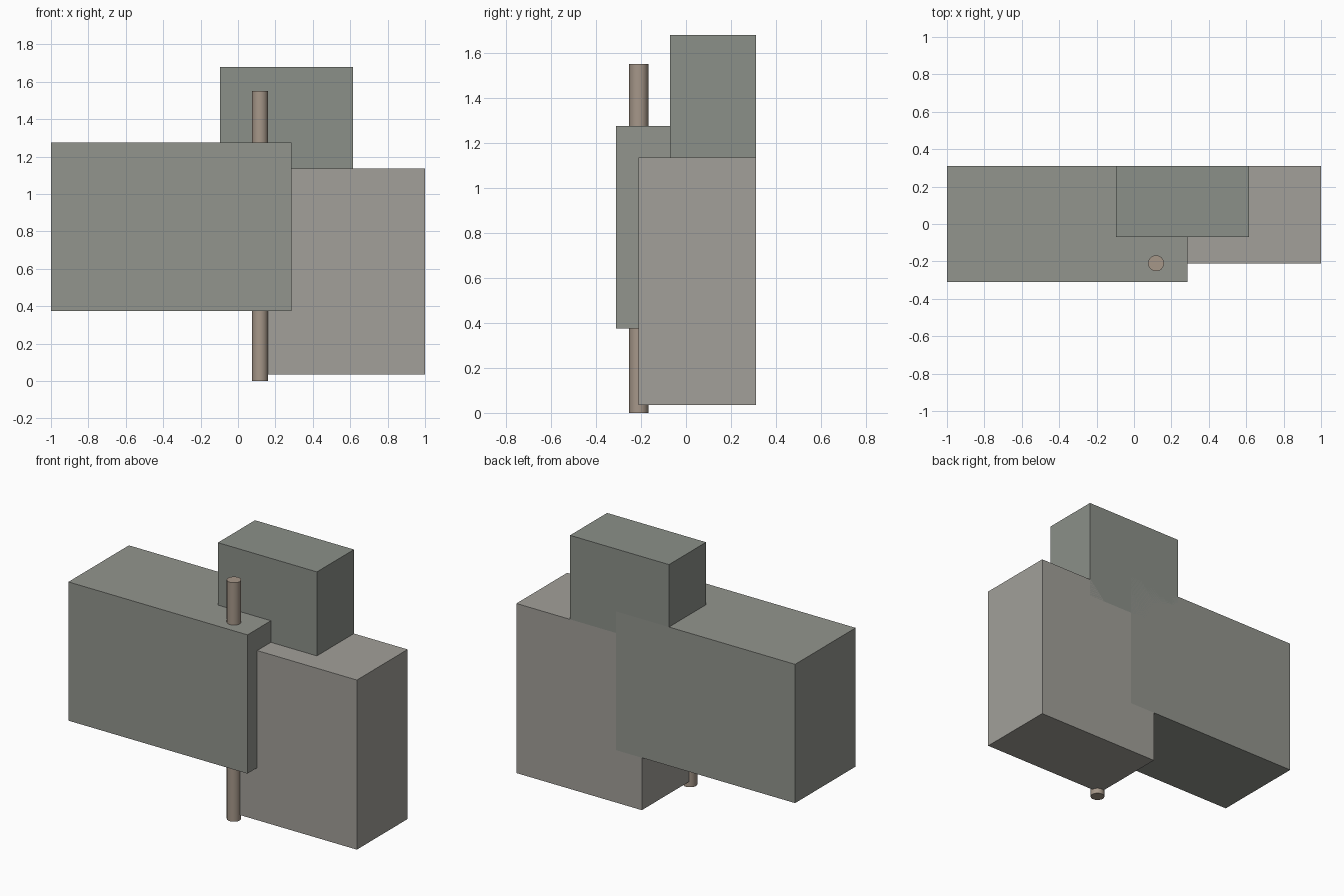
import bpy

if "Cube" in bpy.data.objects:
    bpy.data.objects.remove(bpy.data.objects["Cube"])


def paint(obj, name, rgb):
    mat = bpy.data.materials.new(name)
    mat.diffuse_color = (*rgb, 1)
    mat.use_nodes = True
    mat.node_tree.nodes["Principled BSDF"].inputs["Base Color"].default_value = mat.diffuse_color
    obj.data.materials.append(mat)


def block(name, lo, hi, rgb):
    centre = [(a + b) / 2 for a, b in zip(lo, hi)]
    bpy.ops.mesh.primitive_cube_add(size=1, location=centre)
    obj = bpy.context.object
    obj.name = name
    obj.scale = [b - a for a, b in zip(lo, hi)]
    bpy.ops.object.transform_apply(location=False, rotation=False, scale=True)
    paint(obj, name + "_colour", rgb)


BACK = 0.31  # all three blocks share one back plane

# Overlapping building blocks
block("left_block", (-1.0, -0.31, 0.375), (0.285, BACK, 1.275), (0.29, 0.30, 0.27))
block("right_block", (0.10, -0.21, 0.035), (1.0, BACK, 1.135), (0.36, 0.35, 0.32))
block("upper_block", (-0.095, -0.07, 1.02), (0.615, BACK, 1.68), (0.26, 0.28, 0.25))

# Vertical pole running through the left block
bpy.ops.mesh.primitive_cylinder_add(vertices=32, radius=0.0425, depth=1.55,
                                    location=(0.118, -0.21, 0.775))
pole = bpy.context.object
pole.name = "pole"
bpy.ops.object.shade_smooth_by_angle()
paint(pole, "pole_colour", (0.38, 0.31, 0.25))
